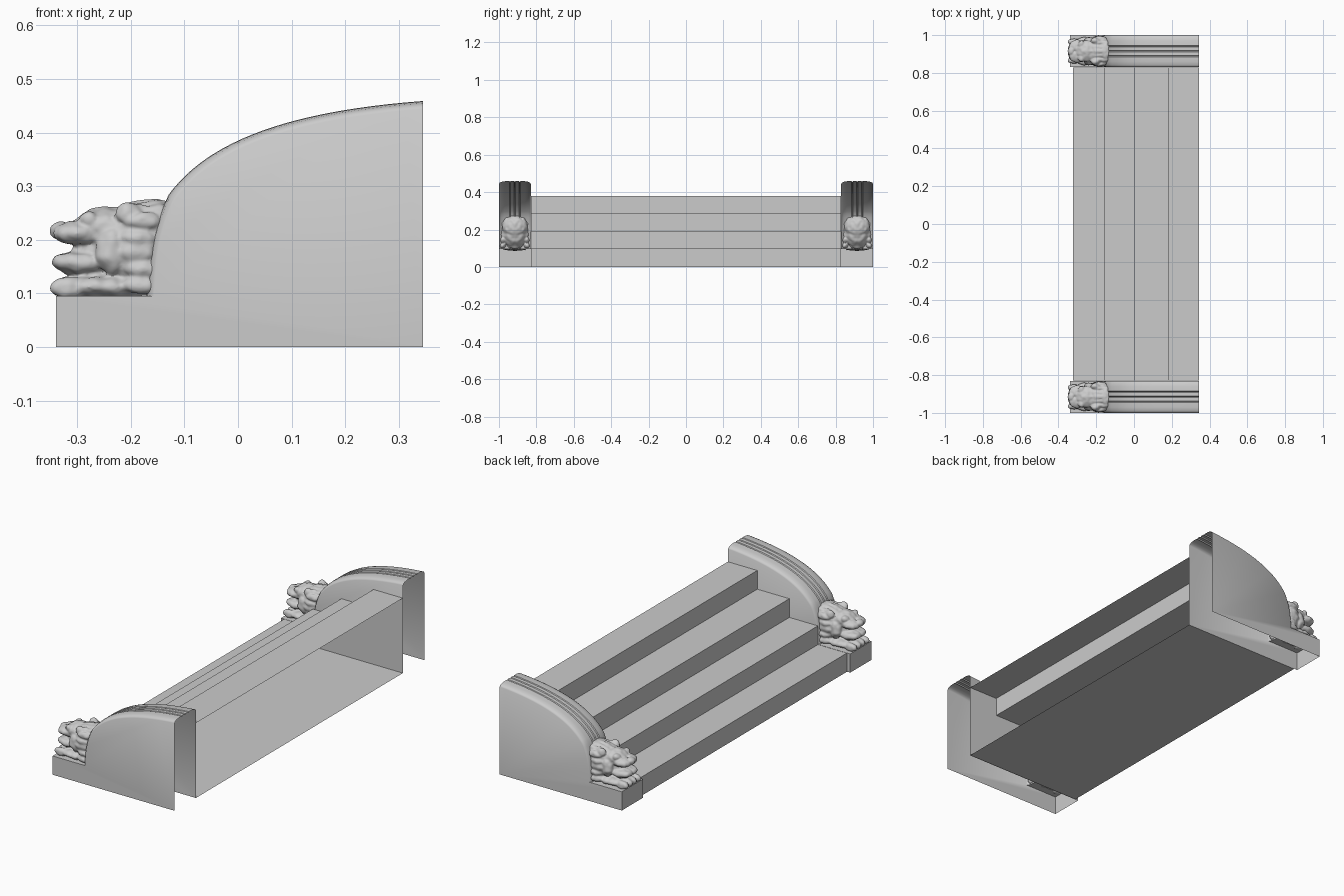
import bpy, bmesh, math
from mathutils import Vector, Matrix, noise
from mathutils.geometry import interpolate_bezier

if "Cube" in bpy.data.objects:
    bpy.data.objects.remove(bpy.data.objects["Cube"], do_unlink=True)

stone = bpy.data.materials.new("grey stone")
stone.use_nodes = True
GREY = (0.6, 0.6, 0.6, 1)
stone.diffuse_color = GREY
stone.node_tree.nodes["Principled BSDF"].inputs["Base Color"].default_value = GREY

BACK, FRONT, LEDGE = 0.345, -0.34, 0.095
HALF = 0.085


def finish(bm, name, y=0.0):
    bmesh.ops.recalc_face_normals(bm, faces=bm.faces)
    mesh = bpy.data.meshes.new(name)
    bm.to_mesh(mesh)
    bm.free()
    mesh.materials.append(stone)
    ob = bpy.data.objects.new(name, mesh)
    ob.location.y = y
    bpy.context.collection.objects.link(ob)
    return ob


def smooth(ob, degrees):
    bpy.ops.object.select_all(action="DESELECT")
    ob.select_set(True)
    bpy.context.view_layer.objects.active = ob
    bpy.ops.object.shade_smooth_by_angle(angle=math.radians(degrees))


# Staircase shell, open at the back
def build_steps():
    bm = bmesh.new()
    risers = [-0.322, -0.16, 0.0, 0.18]
    path = [(BACK, 0), (risers[0], 0)]
    for i, x in enumerate(risers):
        path.append((x, 0.095 * (i + 1)))
        path.append((risers[i + 1] if i < 3 else BACK, 0.095 * (i + 1)))
    sides = [[bm.verts.new((x, s * 0.828, z)) for x, z in path] for s in (-1, 1)]
    for i in range(len(path) - 1):
        bm.faces.new((sides[0][i], sides[0][i + 1], sides[1][i + 1], sides[1][i]))
    for side in sides:
        bm.faces.new(side)
    return finish(bm, "steps")


# Side wall with an arched, grooved coping, open at the back and below
def build_wall(name, y):
    bm = bmesh.new()
    p = [Vector(c) for c in ((-0.172, LEDGE), (-0.168, 0.19), (-0.155, 0.235), (-0.13, 0.285))]
    q = [p[3]] + [Vector(c) for c in ((-0.06, 0.38), (0.08, 0.44), (BACK, 0.46))]
    arch = interpolate_bezier(*p, 9)[:-1] + interpolate_bezier(*q, 24)
    half = [(0.004, 0.001), (0.022, 0.001), (0.026, 0.006), (0.030, 0.001),
            (0.055, 0.002), (0.072, 0.005), (0.081, 0.010), (HALF, 0.016)]
    section = [(-a, d) for a, d in reversed(half)] + [(0, 0.006)] + half
    rows = []
    for i, c in enumerate(arch):
        t = arch[min(i + 1, len(arch) - 1)] - arch[max(i - 1, 0)]
        n = Vector((t.y, -t.x)).normalized()
        if i == 0:
            n = Vector((1, 0))
        elif i == len(arch) - 1:
            n = Vector((0, -1))
        rows.append([bm.verts.new((c.x + n.x * d, a, c.y + n.y * d)) for a, d in section])
    for r, s in zip(rows, rows[1:]):
        for j in range(len(section) - 1):
            bm.faces.new((r[j], r[j + 1], s[j + 1], s[j]))
    fronts = []
    for end, sign in ((0, -1), (-1, 1)):
        low, high, back = [bm.verts.new((x, sign * HALF, z)) for x, z in
                           ((FRONT, 0), (FRONT, LEDGE), (BACK, 0))]
        bm.faces.new([low, back] + [r[end] for r in reversed(rows)] + [high])
        fronts.append((low, high))
    (l0, h0), (l1, h1) = fronts
    bm.faces.new((l0, l1, h1, h0))
    bm.faces.new([h0, h1] + list(reversed(rows[0])))
    smooth(finish(bm, name, y), 35)


# Carved beast head: overlapping lumps fused into one skin
def build_head(name, y):
    bm = bmesh.new()

    def lump(x, yy, z, rx, ry, rz):
        for s in ((1, -1) if yy else (1,)):
            m = Matrix.Translation((x, s * yy, z)) @ Matrix.Diagonal((rx, ry, rz, 1))
            bmesh.ops.create_icosphere(bm, subdivisions=3, radius=1, matrix=m)

    lump(-0.19, 0, 0.185, 0.075, 0.078, 0.085)      # skull
    lump(-0.15, 0, 0.215, 0.045, 0.07, 0.062)       # neck
    lump(-0.245, 0, 0.22, 0.065, 0.06, 0.042)       # forehead
    lump(-0.30, 0.025, 0.212, 0.045, 0.035, 0.022)  # muzzle
    lump(-0.333, 0, 0.217, 0.018, 0.024, 0.018)     # nose
    lump(-0.295, 0.018, 0.157, 0.054, 0.042, 0.022) # jaw
    lump(-0.27, 0, 0.18, 0.04, 0.04, 0.03)          # tongue
    lump(-0.235, 0.048, 0.18, 0.032, 0.027, 0.045)  # cheek
    lump(-0.278, 0.036, 0.238, 0.02, 0.02, 0.014)   # brow
    lump(-0.205, 0.056, 0.25, 0.025, 0.017, 0.018)  # ear
    lump(-0.25, 0, 0.112, 0.095, 0.076, 0.025)      # chest
    for yy in (0.016, 0.048):
        lump(-0.315, yy, 0.109, 0.036, 0.018, 0.02) # toes
    for i in range(5):                              # mane locks
        lump(-0.185 + 0.008 * math.sin(i * 2), 0.064, 0.115 + i * 0.03, 0.035, 0.017, 0.017)
    for i in range(3):
        lump(-0.17, 0.022 * i, 0.262 - 0.004 * i, 0.045, 0.012, 0.012)

    ob = finish(bm, name, y)
    skin = ob.modifiers.new("fuse", "REMESH")
    skin.mode = "VOXEL"
    skin.voxel_size = 0.004
    soften = ob.modifiers.new("soften", "SMOOTH")
    soften.factor = 0.5
    soften.iterations = 3
    # Bake the modifiers, then roughen the carving
    mesh = bpy.data.meshes.new_from_object(
        ob.evaluated_get(bpy.context.evaluated_depsgraph_get()))
    ob.modifiers.clear()
    ob.data = mesh
    mesh.update()
    moves = [v.normal * 0.004 * noise.noise(Vector((v.co.x, abs(v.co.y), v.co.z)) * 45)
             for v in mesh.vertices]
    for v, move in zip(mesh.vertices, moves):
        v.co += move
    if not mesh.materials:
        mesh.materials.append(stone)
    smooth(ob, 60)


build_steps()
for side, y in (("front", -0.915), ("back", 0.915)):
    build_wall(side + "_side_wall", y)
    build_head(side + "_beast_head", y)
